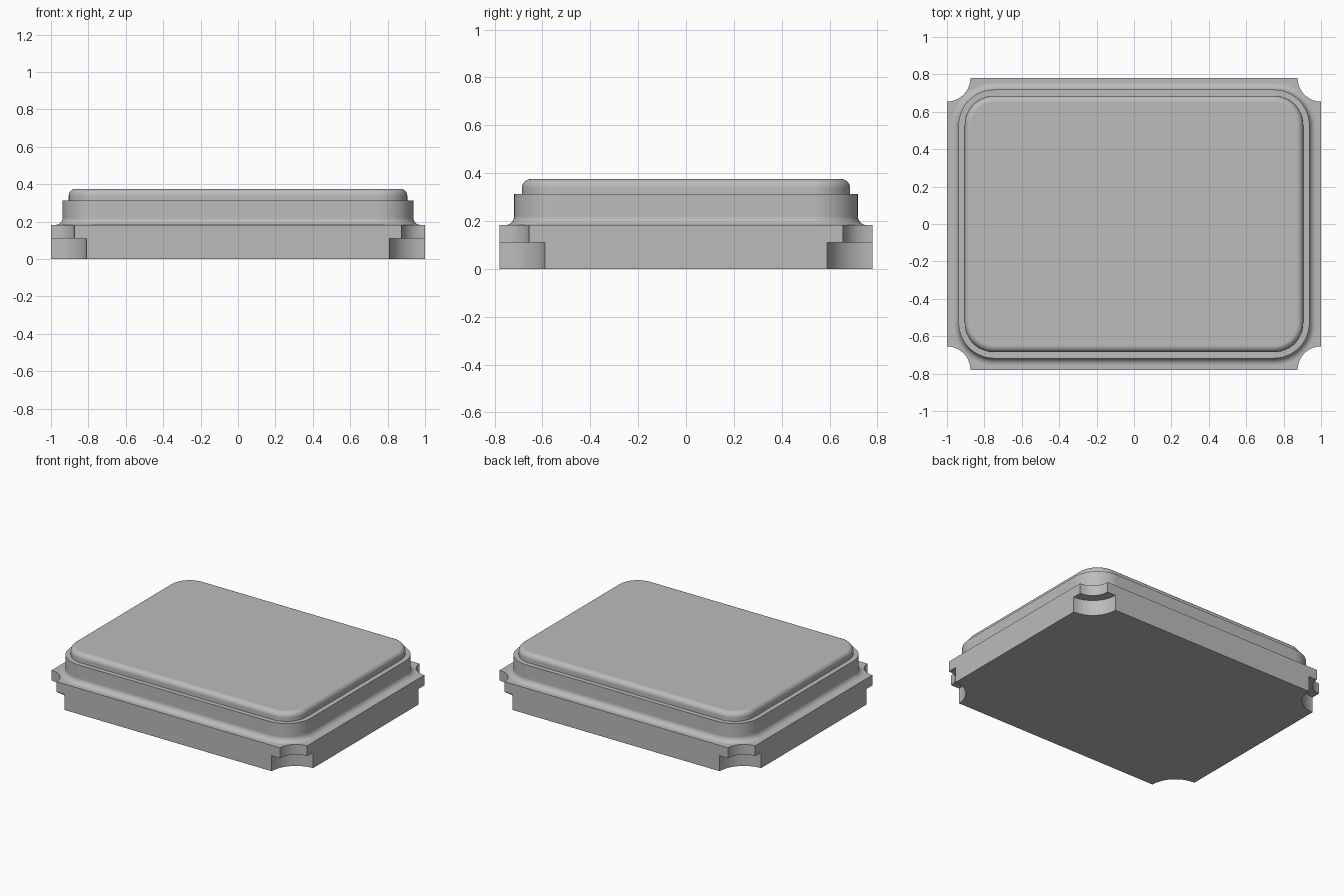
import bpy
import bmesh
from math import sin, cos, pi

HX, HY = 1.0, 0.78                    # half sizes of the base
BASE_TOP, LEDGE = 0.183, 0.11         # base height, underside of notch ledge
CAP_X, CAP_Y, CAP_R = 0.938, 0.718, 0.19

cube = bpy.data.objects.get("Cube")
if cube:
    bpy.data.objects.remove(cube, do_unlink=True)

grey = bpy.data.materials.new("plain grey")
grey.use_nodes = True
colour = (0.5, 0.5, 0.5, 1.0)
grey.diffuse_color = colour
grey.node_tree.nodes["Principled BSDF"].inputs["Base Color"].default_value = colour


def make_object(name, bm):
    bmesh.ops.recalc_face_normals(bm, faces=bm.faces)
    mesh = bpy.data.meshes.new(name)
    bm.to_mesh(mesh)
    bm.free()
    mesh.materials.append(grey)
    obj = bpy.data.objects.new(name, mesh)
    bpy.context.collection.objects.link(obj)
    return obj


def activate(obj):
    bpy.ops.object.select_all(action="DESELECT")
    obj.select_set(True)
    bpy.context.view_layer.objects.active = obj


def smooth(obj):
    activate(obj)
    bpy.ops.object.shade_smooth_by_angle(angle=pi / 6)


def corner_cutter(name, radius, top):
    """Four upright cylinders, one on each corner of the base."""
    bm = bmesh.new()
    for sx in (-1, 1):
        for sy in (-1, 1):
            ret = bmesh.ops.create_cone(bm, cap_ends=True, segments=96,
                                        radius1=radius, radius2=radius, depth=1)
            bmesh.ops.translate(bm, verts=ret["verts"],
                                vec=(sx * HX, sy * HY, top - 0.5))
    obj = make_object(name, bm)
    obj.hide_render = True
    return obj


def rounded_ring(bm, inset, z, steps=16):
    """Rounded rectangle of vertices, moved inward by inset."""
    r = CAP_R - inset
    ring = []
    for quarter, (sx, sy) in enumerate(((1, 1), (-1, 1), (-1, -1), (1, -1))):
        for i in range(steps + 1):
            a = (quarter + i / steps) * pi / 2
            ring.append(bm.verts.new((sx * (CAP_X - CAP_R) + r * cos(a),
                                      sy * (CAP_Y - CAP_R) + r * sin(a), z)))
    return ring


# Base block with stepped round notches in its corners
bm = bmesh.new()
bmesh.ops.create_cube(bm, size=2)
for v in bm.verts:
    v.co = (v.co.x * HX, v.co.y * HY, BASE_TOP if v.co.z > 0 else 0)
base = make_object("base", bm)
activate(base)
for name, radius, top in (("wide_notch_cutter", 0.19, LEDGE),
                          ("narrow_notch_cutter", 0.125, 0.4)):
    cutter = corner_cutter(name, radius, top)
    mod = base.modifiers.new(name, "BOOLEAN")
    mod.operation = "DIFFERENCE"
    mod.solver = "EXACT"
    mod.object = cutter
    bpy.ops.object.modifier_apply(modifier=mod.name)
    bpy.data.objects.remove(cutter, do_unlink=True)
smooth(base)

# Lid profile: foot fillet, wall, step, rounded top edge
FOOT, EDGE, STEP = 0.037, 0.035, 0.033
STEP_Z, TOP = 0.313, 0.375
N = 8
profile = [(-FOOT, BASE_TOP - 0.01)]
for i in range(N + 1):
    a = i / N * pi / 2
    profile.append((-FOOT + FOOT * sin(a), BASE_TOP + FOOT * (1 - cos(a))))
profile += [(0, STEP_Z), (STEP, STEP_Z)]
for i in range(N + 1):
    a = i / N * pi / 2
    profile.append((STEP + EDGE * (1 - cos(a)), TOP - EDGE + EDGE * sin(a)))

bm = bmesh.new()
rings = [rounded_ring(bm, inset, z) for inset, z in profile]
for low, high in zip(rings, rings[1:]):
    for i in range(len(low)):
        j = (i + 1) % len(low)
        bm.faces.new((low[i], low[j], high[j], high[i]))
bm.faces.new(rings[0][::-1])
bm.faces.new(rings[-1])
lid = make_object("lid", bm)
smooth(lid)
weighted = lid.modifiers.new("flat_top_shading", "WEIGHTED_NORMAL")
weighted.keep_sharp = True
